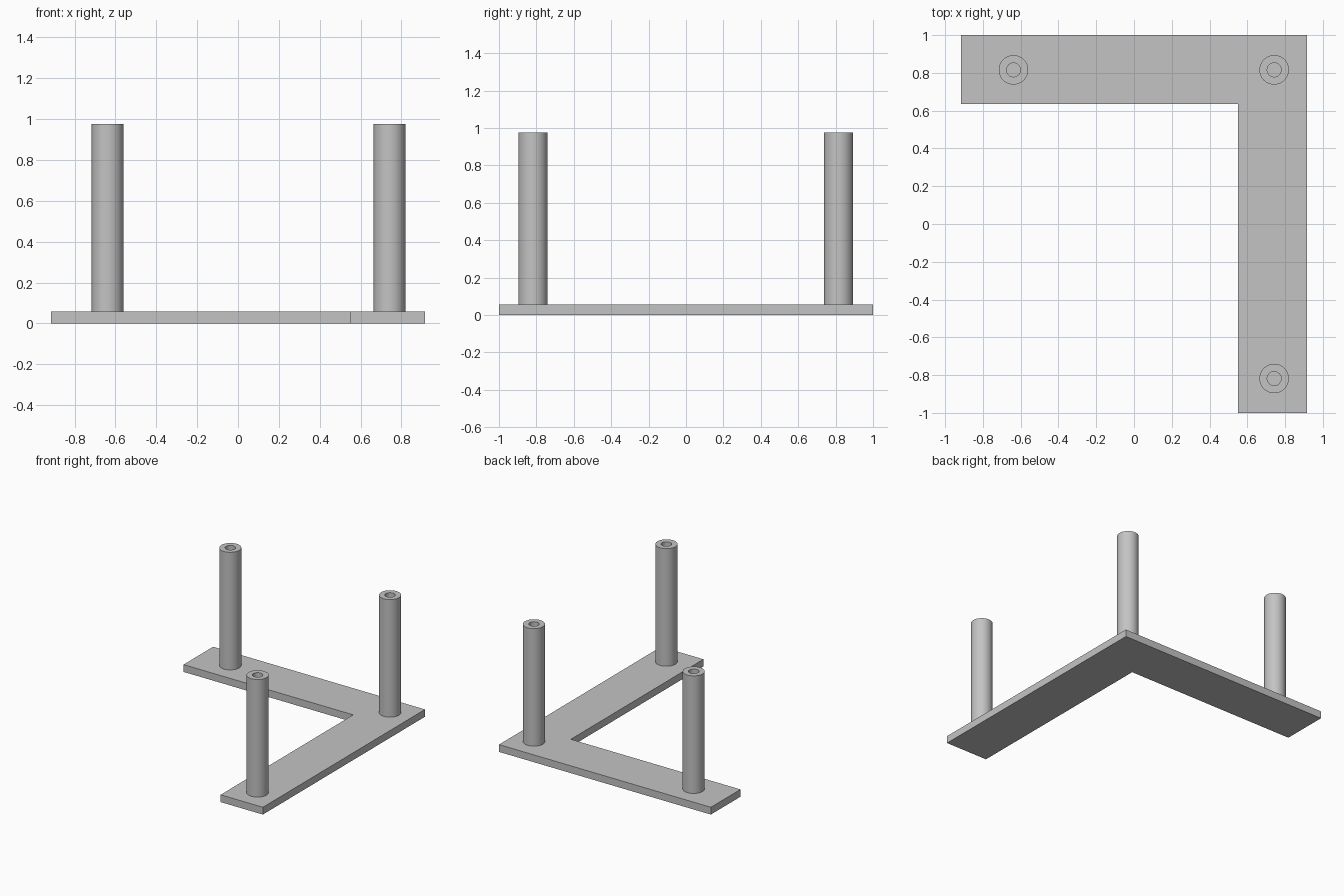
import bpy, bmesh, math
from mathutils import Vector

cube = bpy.data.objects.get("Cube")
if cube:
    bpy.data.objects.remove(cube)

PLATE_TOP, POST_TOP = 0.057, 0.975
POST_RADIUS, BORE_RADIUS = 0.078, 0.037

grey = bpy.data.materials.new("plain grey")
grey.use_nodes = True
colour = (0.55, 0.55, 0.55, 1)
grey.diffuse_color = colour
grey.node_tree.nodes["Principled BSDF"].inputs["Base Color"].default_value = colour


def add_object(name, bm):
    bmesh.ops.recalc_face_normals(bm, faces=bm.faces)
    mesh = bpy.data.meshes.new(name)
    bm.to_mesh(mesh)
    bm.free()
    mesh.materials.append(grey)
    obj = bpy.data.objects.new(name, mesh)
    bpy.context.collection.objects.link(obj)
    return obj


# L-shaped base plate, extruded from its outline
outline = [(-0.915, 1), (-0.915, 0.635), (0.55, 0.635),
           (0.55, -1), (0.915, -1), (0.915, 1)]
bm = bmesh.new()
face = bm.faces.new([bm.verts.new((x, y, 0)) for x, y in outline])
top = bmesh.ops.extrude_face_region(bm, geom=[face])["geom"]
bmesh.ops.translate(bm, vec=Vector((0, 0, PLATE_TOP)),
                    verts=[v for v in top if isinstance(v, bmesh.types.BMVert)])
if not face.is_valid or len(bm.faces) < 8:
    bm.faces.new([v for v in bm.verts if v.co.z == 0])
add_object("base_plate", bm)


# Hollow posts, turned from a rectangular wall section and seated in the plate
def add_post(name, x, y, sides=48):
    foot = PLATE_TOP - 0.01
    section = [(BORE_RADIUS, foot), (POST_RADIUS, foot),
               (POST_RADIUS, POST_TOP), (BORE_RADIUS, POST_TOP)]
    bm = bmesh.new()
    verts = [bm.verts.new((r, 0, z)) for r, z in section]
    edges = [bm.edges.new((verts[i - 1], verts[i])) for i in range(4)]
    bmesh.ops.spin(bm, geom=verts + edges, cent=(0, 0, 0), axis=(0, 0, 1),
                   angle=math.tau, steps=sides)
    bmesh.ops.remove_doubles(bm, verts=bm.verts, dist=0.0005)
    post = add_object(name, bm)
    post.location = (x, y, 0)
    bpy.ops.object.select_all(action="DESELECT")
    post.select_set(True)
    bpy.context.view_layer.objects.active = post
    bpy.ops.object.shade_smooth_by_angle(angle=math.radians(30))


for name, x, y in [("back_right_post", -0.638, 0.816),
                   ("back_left_post", 0.742, 0.816),
                   ("front_left_post", 0.742, -0.818)]:
    add_post(name, x, y)
